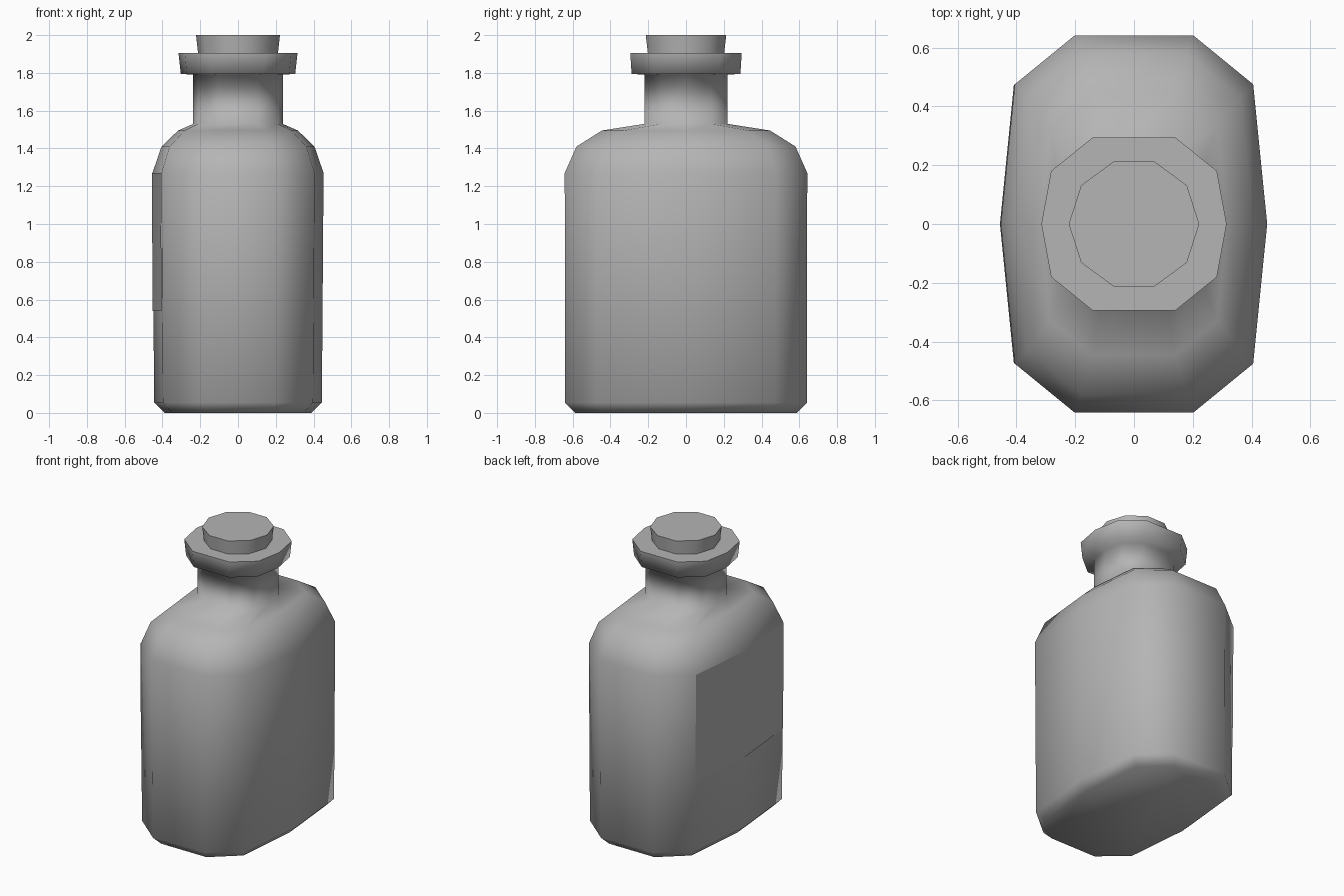
import bpy
import math

if "Cube" in bpy.data.objects:
    bpy.data.objects.remove(bpy.data.objects["Cube"])

# Plain mid grey used on every part
grey = bpy.data.materials.new("mid_grey")
grey.diffuse_color = (0.46, 0.46, 0.46, 1)
grey.use_nodes = True
grey.node_tree.nodes["Principled BSDF"].inputs["Base Color"].default_value = grey.diffuse_color


def ring(rx, ry, z, k):
    """Ten-sided squarish ring; k sets how far the corners reach along y."""
    quarter = [(1, 0), (0.895, k), (0.444, 1)]
    pts = quarter + [(-x, y) for x, y in quarter[::-1]]
    pts += [(-0.895, -k), (-0.444, -1), (0.444, -1), (0.895, -k)]
    return [(rx * x, ry * y, z) for x, y in pts]


def decagon(r, ry, z):
    return [(r * math.cos(i * math.pi / 5), ry / 0.951 * math.sin(i * math.pi / 5), z)
            for i in range(10)]


def loft(name, rings, cap_top, angle):
    n = len(rings[0])
    verts = [p for r in rings for p in r]
    faces = [(j * n + i, j * n + (i + 1) % n, (j + 1) * n + (i + 1) % n, (j + 1) * n + i)
             for j in range(len(rings) - 1) for i in range(n)]
    faces.append(tuple(range(n))[::-1])
    if cap_top:
        faces.append(tuple(range(len(verts) - n, len(verts))))
    return make(name, verts, faces, angle)


def make(name, verts, faces, angle):
    mesh = bpy.data.meshes.new(name)
    mesh.from_pydata(verts, [], faces)
    mesh.materials.append(grey)
    obj = bpy.data.objects.new(name, mesh)
    bpy.context.collection.objects.link(obj)
    bpy.ops.object.select_all(action='DESELECT')
    obj.select_set(True)
    bpy.context.view_layer.objects.active = obj
    bpy.ops.object.shade_smooth_by_angle(angle=math.radians(angle))
    return obj


# Bottle: base, body, shoulders, neck and lip (half x, half y, z, corner ratio)
profile = [
    (0.388, 0.588, 0.0, 0.74), (0.444, 0.641, 0.055, 0.74),
    (0.453, 0.642, 1.27, 0.74), (0.405, 0.58, 1.41, 0.74),
    (0.317, 0.445, 1.495, 0.74), (0.237, 0.22, 1.53, 0.61),
    (0.237, 0.219, 1.79, 0.61), (0.303, 0.288, 1.795, 0.61),
    (0.315, 0.295, 1.905, 0.61),
]
rings = [ring(*p) for p in profile] + [decagon(0.205, 0.195, 1.905)]
# Everything blends smoothly except the rim of the lip
loft("bottle", rings, False, 91)

# Stopper pushed into the neck
loft("stopper", [decagon(0.20, 0.19, 1.8), decagon(0.222, 0.213, 2.0)], True, 50)

# Label sheet wrapped on the left side
sheet = [(x - 0.003, y, z) for z, dx in ((0.54, 0.004), (1.27, 0))
         for x, y in ((-0.4055 + dx, 0.475), (-0.453 + dx, 0), (-0.4055 + dx, -0.475))]
make("label", sheet, [(0, 1, 4, 3), (1, 2, 5, 4)], 30)
